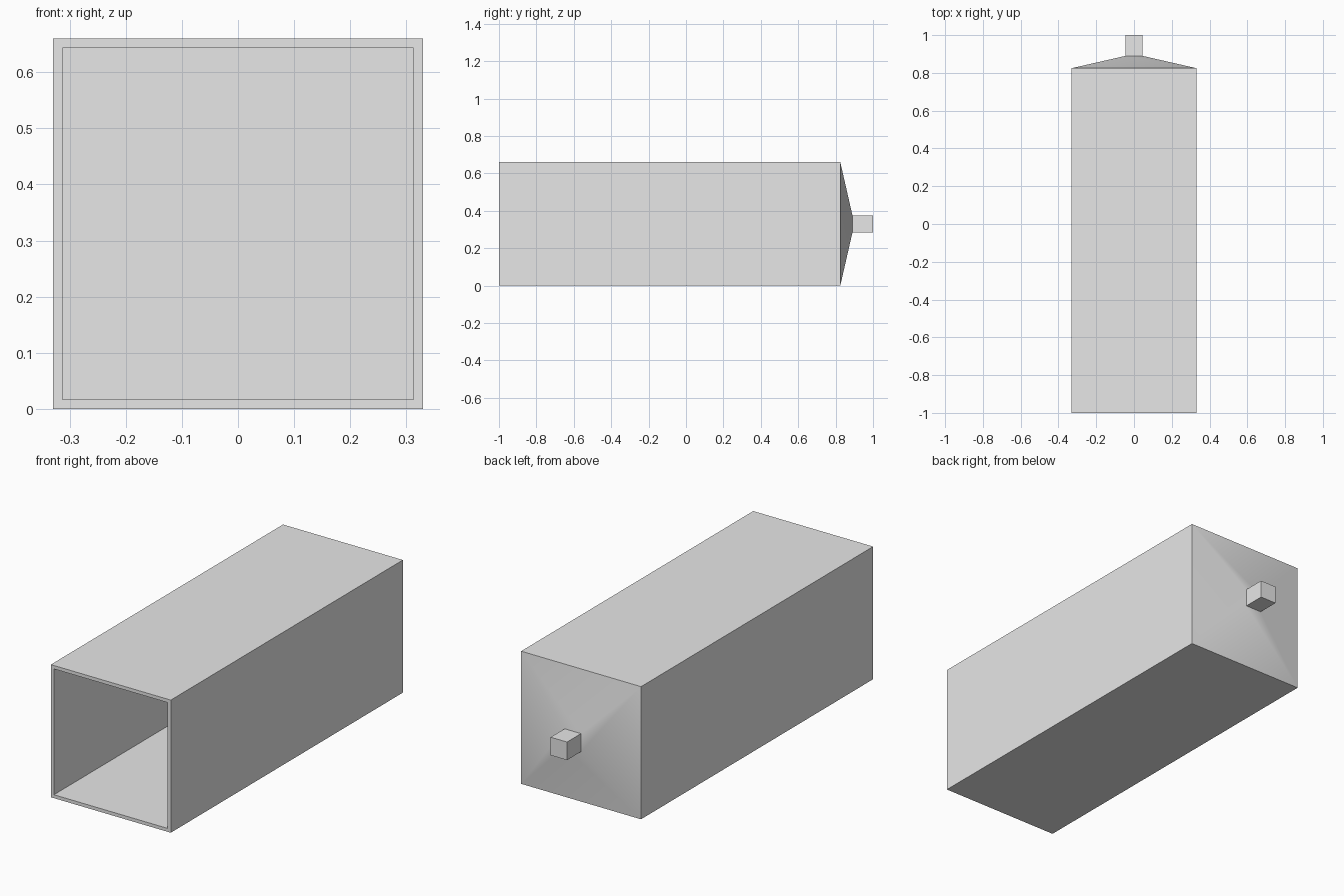
import bpy
import bmesh
import math

cube = bpy.data.objects.get("Cube")
if cube:
    bpy.data.objects.remove(cube, do_unlink=True)

HALF = 0.33        # half width of the body, also its centre height
WALL = 0.017
NECK = 0.045       # half width of the neck

grey = bpy.data.materials.new("plain grey")
grey.use_nodes = True
grey.diffuse_color = (0.8, 0.8, 0.8, 1)
grey.node_tree.nodes["Principled BSDF"].inputs["Base Color"].default_value = (0.8, 0.8, 0.8, 1)


def square_loft(name, profile):
    """Join square rings given as (y, half width) and cap both ends."""
    bm = bmesh.new()
    rings = []
    for y, h in profile:
        corners = ((-h, -h), (h, -h), (h, h), (-h, h))
        rings.append([bm.verts.new((x, y, HALF + z)) for x, z in corners])
    for a, b in zip(rings, rings[1:]):
        for i in range(4):
            j = (i + 1) % 4
            bm.faces.new((a[i], a[j], b[j], b[i]))
    bm.faces.new(rings[0])
    bm.faces.new(rings[-1])
    bmesh.ops.recalc_face_normals(bm, faces=bm.faces)
    mesh = bpy.data.meshes.new(name)
    bm.to_mesh(mesh)
    bm.free()
    mesh.materials.append(grey)
    obj = bpy.data.objects.new(name, mesh)
    bpy.context.collection.objects.link(obj)
    return obj


# Hollow body: inner back, inner mouth, outer mouth, shoulder, neck root, neck end
body = square_loft("hollow_square_body", [
    (0.82 - WALL, HALF - WALL),
    (-1.0, HALF - WALL),
    (-1.0, HALF),
    (0.825, HALF),
    (0.89, NECK),
    (1.0, NECK),
])

# Soft sloping back, crisp edges elsewhere
bpy.ops.object.select_all(action='DESELECT')
body.select_set(True)
bpy.context.view_layer.objects.active = body
bpy.ops.object.shade_smooth_by_angle(angle=math.radians(30))
